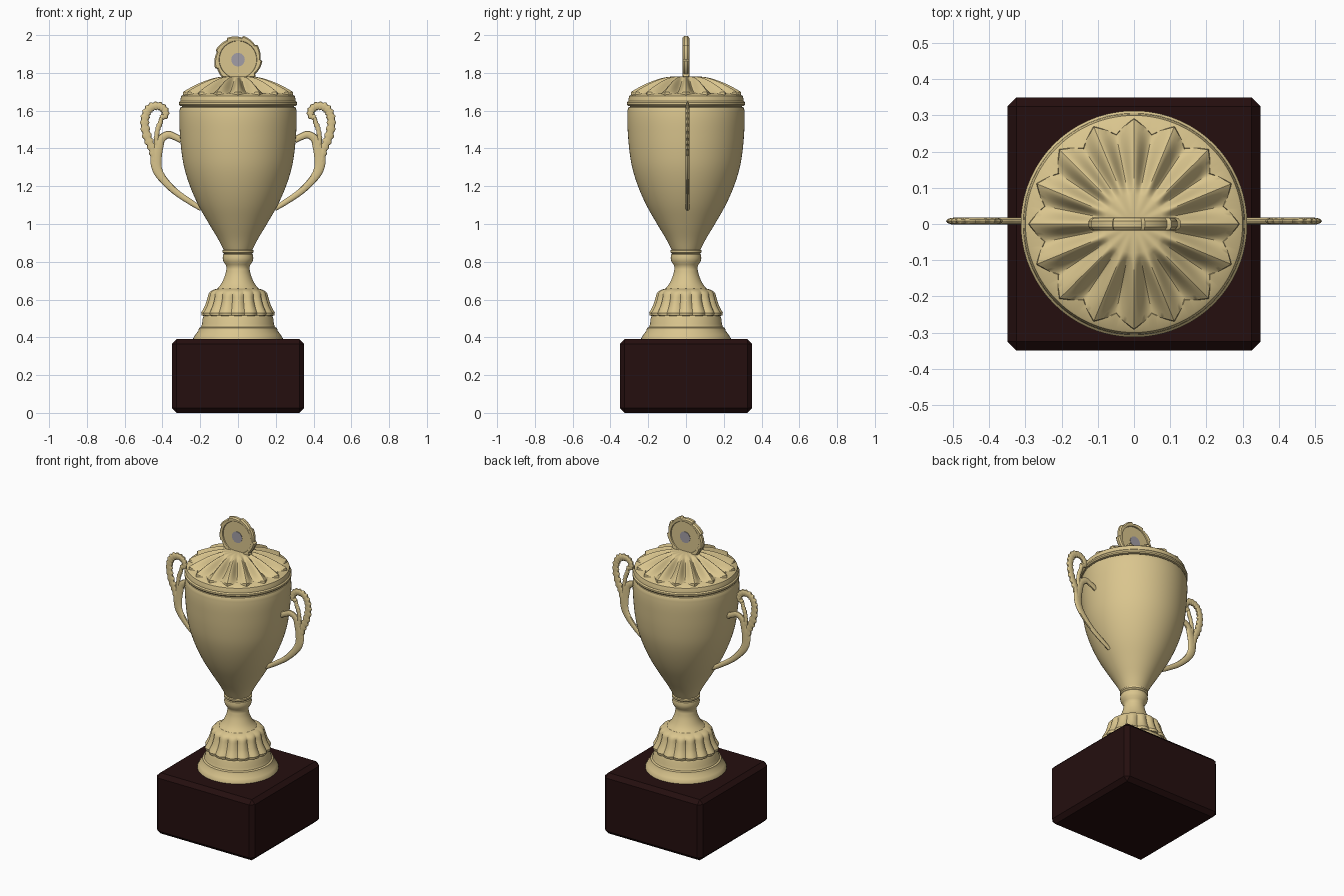
import bpy, bmesh, math
from mathutils import Vector

if "Cube" in bpy.data.objects:
    bpy.data.objects.remove(bpy.data.objects["Cube"])

def material(name, rgb):
    m = bpy.data.materials.new(name)
    m.diffuse_color = (*rgb, 1)
    m.use_nodes = True
    m.node_tree.nodes["Principled BSDF"].inputs["Base Color"].default_value = m.diffuse_color
    return m

GOLD = material("pale_gold", (0.70, 0.56, 0.27))
WOOD = material("dark_wood", (0.018, 0.0045, 0.0045))
GREY = material("medal_grey", (0.36, 0.34, 0.38))

def rings_mesh(name, rings, mat, cap=True):
    """Skin a list of equal-length point rings and cap both ends."""
    bm = bmesh.new()
    vs = [[bm.verts.new(p) for p in ring] for ring in rings]
    n = len(vs[0])
    for a, b in zip(vs, vs[1:]):
        for i in range(n):
            bm.faces.new((a[i], a[(i + 1) % n], b[(i + 1) % n], b[i]))
    if cap:
        bm.faces.new(vs[0][::-1])
        bm.faces.new(vs[-1])
    bmesh.ops.recalc_face_normals(bm, faces=bm.faces[:])
    me = bpy.data.meshes.new(name)
    bm.to_mesh(me)
    bm.free()
    me.materials.append(mat)
    ob = bpy.data.objects.new(name, me)
    bpy.context.collection.objects.link(ob)
    return ob

def spline(pts, steps):
    """Catmull-Rom through points of any dimension."""
    p = [Vector(q) for q in pts]
    p = [2 * p[0] - p[1]] + p + [2 * p[-1] - p[-2]]
    out = []
    for i in range(1, len(p) - 2):
        a, b, c, d = p[i - 1:i + 3]
        for s in range(steps):
            t = s / steps
            out.append(0.5 * (2 * b + (c - a) * t + (2 * a - 5 * b + 4 * c - d) * t * t
                              + (3 * b - a - 3 * c + d) * t ** 3))
    return out + [p[-2]]

def lathe(name, profile, mat, n=64, radius=lambda r, z, a: r):
    rings = []
    for r, z in profile:
        ring = []
        for i in range(n):
            a = math.tau * i / n
            q = radius(r, z, a)
            ring.append((q * math.cos(a), q * math.sin(a), z))
        rings.append(ring)
    return rings_mesh(name, rings, mat)

# Plinth: chamfered block
bpy.ops.mesh.primitive_cube_add(size=1, location=(0, 0, 0.195))
plinth = bpy.context.object
plinth.name = "plinth"
plinth.scale = (0.70, 0.70, 0.39)
bpy.ops.object.transform_apply(location=False, rotation=False, scale=True)
plinth.data.materials.append(WOOD)
bev = plinth.modifiers.new("chamfer", "BEVEL")
bev.width, bev.segments = 0.025, 1

# Stepped foot
lathe("foot", [(0.237, 0.385), (0.237, 0.395), (0.225, 0.415), (0.210, 0.435), (0.206, 0.45),
               (0.196, 0.455), (0.190, 0.47), (0.187, 0.50), (0.18, 0.515)], GOLD)

# Fluted dome
FLUTES = 16
dome = [(0.17, 0.512), (0.192, 0.515)] + [tuple(p) for p in spline(
    [(0.195, 0.53), (0.176, 0.565), (0.164, 0.60), (0.153, 0.635), (0.130, 0.652), (0.10, 0.66)], 3)]
def dome_flute(r, z, a):
    fade = min(1, (0.66 - z) / 0.05)
    return r - 0.014 * fade * (1 - abs(math.cos(FLUTES * a / 2)))
lathe("fluted_dome", dome, GOLD, 192, dome_flute)

# Stem and collar
lathe("stem", [tuple(p) for p in spline([(0.115, 0.652), (0.088, 0.685), (0.068, 0.73), (0.060, 0.77)], 4)]
      + [(0.066, 0.785), (0.077, 0.80), (0.081, 0.82), (0.078, 0.838), (0.074, 0.842),
         (0.083, 0.85), (0.083, 0.86), (0.07, 0.866)], GOLD)

# Bowl
bowl = [tuple(p) for p in spline([(0.074, 0.86), (0.105, 0.92), (0.153, 1.0), (0.210, 1.10), (0.254, 1.20),
                                  (0.285, 1.30), (0.301, 1.40), (0.309, 1.50), (0.311, 1.56), (0.309, 1.605)], 4)]
lathe("bowl", bowl + [(0.304, 1.618), (0.294, 1.622)], GOLD, 96)

# Lid: rim rings below a fan of sixteen pointed ridges
N = 256
def circle(r, z):
    return [(r * math.cos(math.tau * i / N), r * math.sin(math.tau * i / N), z) for i in range(N)]
def fan_ring(f, raised=True):
    ring = []
    for i in range(N):
        a = math.tau * i / N
        k = abs(((a * FLUTES / math.tau) % 1) * 2 - 1)      # 1 on a ridge, 0 in a groove
        R = 0.25 + 0.04 * k
        r = 0.08 + (R - 0.08) * f
        ridge = 0.5 - 0.5 * math.cos(math.pi * k)
        z = 1.78 - 0.08 * f ** 1.6 - (1 - ridge) * 0.035 * math.sin(math.pi * f * 0.9)
        if not raised:
            r, z = R + 0.002, 1.68 + (0.30 - R) * 0.3
        ring.append((r * math.cos(a), r * math.sin(a), z))
    return ring
lid = [circle(0.29, 1.622), circle(0.308, 1.626), circle(0.313, 1.633), circle(0.313, 1.643),
       circle(0.306, 1.65), circle(0.304, 1.665), circle(0.300, 1.678), circle(0.296, 1.681)]
lid += [fan_ring(1, False)] + [fan_ring(f / 12) for f in range(12, -1, -1)] + [circle(0.03, 1.78)]
rings_mesh("lid", lid, GOLD)

# Finial: medal standing upright in a leafy wreath, same on both faces
def upright(ob, y=0):
    ob.location = (0, y, 1.87)
    ob.rotation_euler = (math.pi / 2, 0, 0)
def leaf(r, z, a):
    t = (a * 9 / math.tau) % 1
    return r + (0.011 * t - 0.006 if r > 0.11 else 0)
upright(lathe("medal", [(0.02, -0.008), (0.104, -0.008), (0.104, 0.008), (0.02, 0.008)], GOLD))
upright(lathe("wreath", [(0.098, -0.007), (0.100, -0.015), (0.108, -0.018), (0.118, -0.017), (0.125, -0.008),
                         (0.125, 0.008), (0.118, 0.017), (0.108, 0.018), (0.100, 0.015), (0.098, 0.007)],
              GOLD, 108, leaf))
for side, y in (("front", -0.009), ("back", 0.009)):
    upright(lathe("medal_spot_" + side, [(0.036, -0.002), (0.036, 0.002)], GREY, 24), y)

# Handles: flat scrolls swept in the xz plane; points are x, z, half width
ARM = [(0.195, 1.08, 0.012), (0.25, 1.115, 0.015), (0.33, 1.17, 0.017), (0.395, 1.235, 0.021),
       (0.428, 1.29, 0.026), (0.434, 1.35, 0.030), (0.422, 1.41, 0.027), (0.405, 1.452, 0.022),
       (0.37, 1.473, 0.020), (0.335, 1.462, 0.018), (0.30, 1.445, 0.018)]
SCROLL = [(0.44, 1.33, 0.016), (0.455, 1.40, 0.021), (0.480, 1.46, 0.023), (0.494, 1.53, 0.022),
          (0.486, 1.585, 0.022), (0.46, 1.618, 0.022), (0.42, 1.625, 0.021), (0.390, 1.605, 0.020),
          (0.386, 1.575, 0.018), (0.41, 1.562, 0.014)]
INNER = [(0.425, 1.40, 0.014), (0.432, 1.45, 0.013), (0.425, 1.50, 0.013), (0.412, 1.535, 0.013),
         (0.405, 1.565, 0.010)]

def sweep(name, path, sign, beads=0.0):
    pts = spline(path, 10)
    rings = []
    for i, p in enumerate(pts):
        t = pts[min(i + 1, len(pts) - 1)] - pts[max(i - 1, 0)]
        d = Vector((-t[1], t[0])).normalized()
        w = p[2] * (1 + beads * math.sin(i * math.tau / 5))
        rings.append([(sign * (p[0] + d.x * w * math.cos(a)), 0.008 + 0.010 * math.sin(a),
                       p[1] + d.y * w * math.cos(a)) for a in (math.tau * k / 12 for k in range(12))])
    rings_mesh(name, rings, GOLD)

for side, sign in (("right", 1), ("left", -1)):
    sweep("handle_arm_" + side, ARM, sign)
    sweep("handle_scroll_" + side, SCROLL, sign, 0.15)
    sweep("handle_inner_leaf_" + side, INNER, sign, 0.12)

# Smooth shading with sharp edges kept
bpy.ops.object.select_all(action="SELECT")
plinth.select_set(False)
bpy.context.view_layer.objects.active = bpy.data.objects["bowl"]
bpy.ops.object.shade_smooth_by_angle(angle=math.radians(35))
